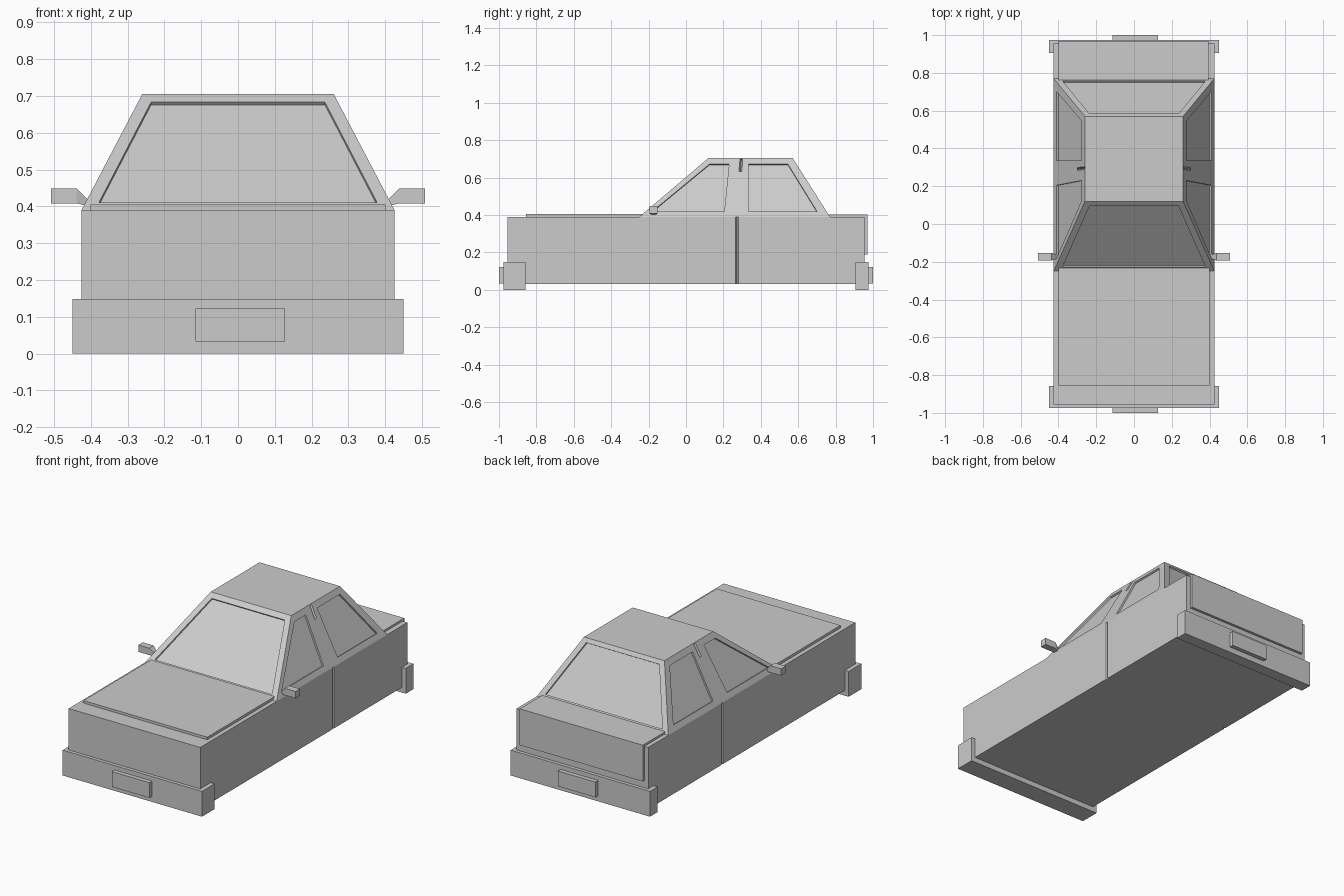
import bpy
import bmesh
from mathutils import Vector

cube = bpy.data.objects.get("Cube")
if cube:
    bpy.data.objects.remove(cube, do_unlink=True)

grey = bpy.data.materials.new("plain grey")
grey.use_nodes = True
grey.diffuse_color = (0.6, 0.6, 0.6, 1)
bsdf = grey.node_tree.nodes["Principled BSDF"]
bsdf.inputs["Base Color"].default_value = (0.6, 0.6, 0.6, 1)
bsdf.inputs["Roughness"].default_value = 0.8


def loft(name, start, end):
    """Closed solid between two matching loops of points."""
    bm = bmesh.new()
    a = [bm.verts.new(p) for p in start]
    b = [bm.verts.new(p) for p in end]
    bm.faces.new(a)
    bm.faces.new(b[::-1])
    for i in range(len(a)):
        j = (i + 1) % len(a)
        bm.faces.new((a[i], b[i], b[j], a[j]))
    bmesh.ops.recalc_face_normals(bm, faces=bm.faces)
    mesh = bpy.data.meshes.new(name)
    bm.to_mesh(mesh)
    bm.free()
    mesh.materials.append(grey)
    obj = bpy.data.objects.new(name, mesh)
    bpy.context.collection.objects.link(obj)
    return obj


def rect(x0, x1, y0, y1, z):
    return [(x0, y0, z), (x1, y0, z), (x1, y1, z), (x0, y1, z)]


def box(name, x0, x1, y0, y1, z0, z1):
    return loft(name, rect(x0, x1, y0, y1, z0), rect(x0, x1, y0, y1, z1))


def cut(target, cutter):
    cutter.hide_render = True
    mod = target.modifiers.new("cut", 'BOOLEAN')
    mod.operation = 'DIFFERENCE'
    mod.solver = 'EXACT'
    mod.object = cutter
    bpy.context.view_layer.objects.active = target
    bpy.ops.object.modifier_apply(modifier=mod.name)
    bpy.data.objects.remove(cutter, do_unlink=True)


def recess(target, points, normal, depth=0.01):
    """Sink a flat polygon into the target."""
    n = Vector(normal).normalized()
    pts = [Vector(p) for p in points]
    cut(target, loft("cutter", [p - n * depth for p in pts],
                     [p + n * 0.02 for p in pts]))


# Main dimensions
HALF, ROOF_HALF = 0.425, 0.26
BELT, ROOF = 0.39, 0.705
RISE = ROOF - BELT
FRONT, ROOF_FRONT, ROOF_BACK, BACK = -0.25, 0.12, 0.57, 0.77


def slope(low, high, z):
    return low + (high - low) * (z - BELT) / RISE


# Body and cabin
body = box("body", -HALF, HALF, -0.955, 0.955, 0.03, BELT)
cabin = loft("cabin", rect(-HALF, HALF, FRONT, BACK, BELT),
             rect(-ROOF_HALF, ROOF_HALF, ROOF_FRONT, ROOF_BACK, ROOF))

# Windscreen and rear window
for low, high in ((FRONT, ROOF_FRONT), (BACK, ROOF_BACK)):
    z0, z1 = 0.41, 0.683
    y0, y1 = slope(low, high, z0), slope(low, high, z1)
    recess(cabin, [(-0.378, y0, z0), (0.378, y0, z0),
                   (0.236, y1, z1), (-0.236, y1, z1)],
           (0, -RISE if low < high else RISE, abs(high - low)))

# Side windows and door seams
front_pane = [(-0.18, 0.42), (0.205, 0.42), (0.23, 0.672), (0.125, 0.672)]
rear_pane = [(0.335, 0.42), (0.70, 0.42), (0.545, 0.672), (0.335, 0.672)]
for side in (-1, 1):
    def on_side(y, z):
        return Vector((side * slope(HALF, ROOF_HALF, z), y, z))

    normal = Vector((side * RISE, 0, HALF - ROOF_HALF)).normalized()
    for pane in (front_pane, rear_pane):
        recess(cabin, [on_side(y, z) for y, z in pane], normal)

    def seam(y, z, out):
        p = on_side(y, z) if z > BELT else Vector((side * HALF, y, z))
        w = Vector((0, 0.008, 0))
        return [p - out * 0.012, p + w + out * 0.001, p - w + out * 0.001]

    cut(cabin, loft("cutter", seam(0.272, BELT - 0.01, normal),
                    seam(0.296, ROOF - 0.005, normal)))
    flat = Vector((side, 0, 0))
    cut(body, loft("cutter", seam(0.272, 0, flat), seam(0.272, BELT, flat)))

# Bonnet and boot panels
box("bonnet_panel", -0.4, 0.4, -0.855, -0.23, 0.38, 0.405)
box("boot_lid", -0.4, 0.395, 0.74, 0.97, 0.38, 0.402)
box("boot_back_panel", -0.4, 0.395, 0.94, 0.97, 0.19, 0.402)

# Bumpers and blank plates
box("front_bumper", -0.45, 0.45, -0.975, -0.858, 0, 0.148)
box("rear_bumper", -0.45, 0.45, 0.905, 0.975, 0, 0.148)
box("front_plate", -0.115, 0.128, -1.0, -0.97, 0.033, 0.122)
box("rear_plate", -0.115, 0.128, 0.97, 1.0, 0.033, 0.122)

# Door mirrors with tapered stalks
for side, label in ((-1, "right"), (1, "left")):
    def section(x, y0, y1, z0, z1):
        return [(side * x, y0, z0), (side * x, y1, z0),
                (side * x, y1, z1), (side * x, y0, z1)]

    root = [(side * 0.405, -0.182, 0.4), (side * 0.405, -0.163, 0.4),
            (side * 0.405, -0.163, 0.415), (side * 0.405, -0.182, 0.415)]
    neck = section(0.438, -0.194, -0.153, 0.408, 0.448)
    loft(label + "_mirror_stalk", root, neck)
    loft(label + "_mirror", neck, section(0.508, -0.194, -0.153, 0.408, 0.448))
